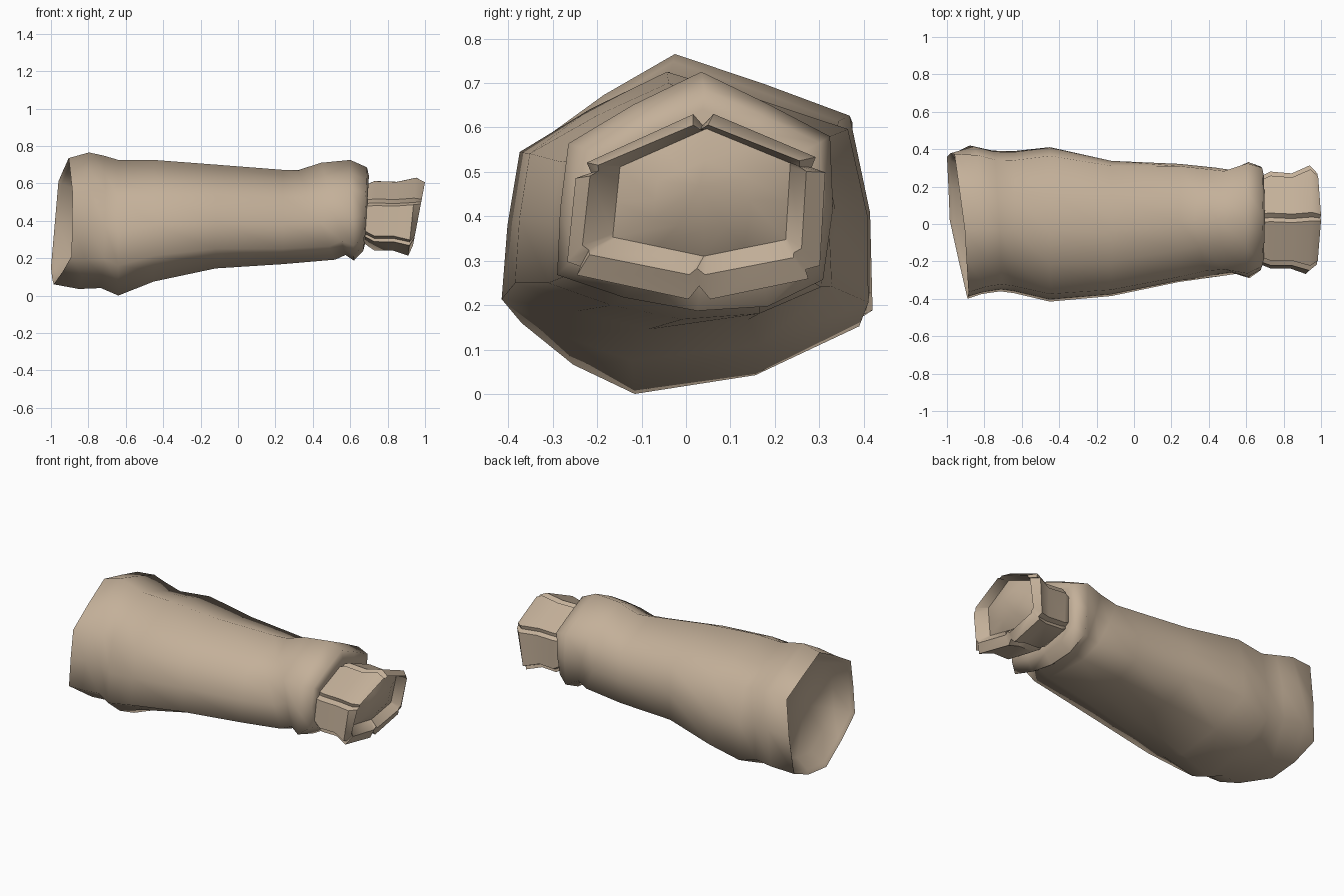
import bpy, math
from mathutils import Vector

if "Cube" in bpy.data.objects:
    bpy.data.objects.remove(bpy.data.objects["Cube"])

cloth = bpy.data.materials.new("tan cloth")
cloth.diffuse_color = (0.55, 0.435, 0.32, 1)
cloth.use_nodes = True
cloth.node_tree.nodes["Principled BSDF"].inputs["Base Color"].default_value = cloth.diffuse_color

# unit hexagons in (y, z): wide shoulder end and narrow wrist end
WIDE = [(-.12, 1), (.87, .62), (1, -.58), (-.33, -1), (-1, -.56), (-.9, .45)]
SLIM = [(.03, 1), (.95, .46), (.9, -.74), (0, -1), (-1, -.7), (-.92, .4)]
# how far the middle of each side swells outward
SWELL = [.01, .05, .12, .05, .02, .03]


def ring(x, y0, y1, z0, z1, ty=0, tz=0):
    """Six-cornered section fitted to its extents, leaning by ty and tz."""
    t = min(max((x + .55) / .95, 0), 1)
    cy, cz, hy, hz = (y0 + y1) / 2, (z0 + z1) / 2, (y1 - y0) / 2, (z1 - z0) / 2
    pts = []
    for a, b in zip(WIDE, SLIM):
        u, v = a[0] + (b[0] - a[0]) * t, a[1] + (b[1] - a[1]) * t
        pts.append(Vector((x + ty * u + tz * v, cy + hy * u, cz + hz * v)))
    return pts


def rounded(pts, amount=1):
    """Add a slightly swollen point in the middle of every side."""
    mid, out = sum(pts, Vector()) / 6, []
    for i, p in enumerate(pts):
        m = (p + pts[(i + 1) % 6]) / 2
        push = (m - mid) * SWELL[i] * amount
        push.x = 0
        out += [p, m + push]
    return out


def notched(pts, width, depth):
    """Cut a small V into every corner of a section."""
    out, n = [], len(pts)
    mid = sum(pts, Vector()) / n
    for i, p in enumerate(pts):
        out += [p + (pts[i - 1] - p).normalized() * width,
                p + (mid - p).normalized() * depth,
                p + (pts[(i + 1) % n] - p).normalized() * width]
    return out


def shrunk(pts, f, dx):
    """Copy of a section pulled toward its middle and moved along x."""
    mid = sum(pts, Vector()) / len(pts)
    return [mid + (p - mid) * f + Vector((dx, 0, 0)) for p in pts]


def loft(name, rings, start=None, end=None, angle=75):
    """Skin a list of sections; optional centre points close the ends."""
    n = len(rings[0])
    verts = [p for r in rings for p in r]
    faces = [(k * n + i, k * n + n + i, k * n + n + (i + 1) % n, k * n + (i + 1) % n)
             for k in range(len(rings) - 1) for i in range(n)]
    if start is not None:
        verts.append(Vector(start))
        faces += [(len(verts) - 1, i, (i + 1) % n) for i in range(n)]
    if end is not None:
        verts.append(Vector(end))
        b = (len(rings) - 1) * n
        faces += [(b + (i + 1) % n, b + i, len(verts) - 1) for i in range(n)]
    me = bpy.data.meshes.new(name)
    me.from_pydata(verts, [], [f[::-1] for f in faces])
    me.materials.append(cloth)
    ob = bpy.data.objects.new(name, me)
    bpy.context.collection.objects.link(ob)
    bpy.ops.object.select_all(action='DESELECT')
    ob.select_set(True)
    bpy.context.view_layer.objects.active = ob
    bpy.ops.object.mode_set(mode='EDIT')
    bpy.ops.mesh.select_all(action='SELECT')
    bpy.ops.mesh.normals_make_consistent(inside=False)
    bpy.ops.object.mode_set(mode='OBJECT')
    bpy.ops.object.shade_smooth_by_angle(angle=math.radians(angle))
    return ob


# slanted shoulder opening
opening = [Vector(p) for p in [(-.905, -.03, .735), (-.96, .375, .61), (-1, .36, .15),
                               (-.985, .02, .06), (-.89, -.4, .21), (-.885, -.365, .55)]]
mouth = rounded(opening, .6)

# sleeve: hollow opening, tapering arm, creased cuff turned in at the wrist
sleeve = [
    shrunk(mouth, .8, .10),
    shrunk(mouth, .94, .015),
    mouth,
] + [rounded(r) for r in [
    ring(-.83, -.375, .42, .035, .765, -.03, .03),
    ring(-.73, -.36, .392, .04, .748, -.02, .01),
    ring(-.64, -.37, .39, .0, .725),
    ring(-.45, -.415, .415, .075, .725),
    ring(-.12, -.385, .345, .145, .70),
    ring(.24, -.31, .33, .168, .672),
    ring(.42, -.275, .31, .192, .67, 0, -.10),
    ring(.51, -.265, .297, .217, .71, 0, -.065),
    ring(.61, -.29, .34, .187, .725, 0, -.01),
    ring(.68, -.25, .315, .24, .685, 0, .01),
    ring(.69, -.21, .27, .28, .64, 0, .01),
]]
loft("sleeve", sleeve, start=(-.82, 0, .40), end=(.69, .02, .45))

# wrist band: six panels parted by narrow grooves, chamfered leaning rim
band = [
    notched(ring(.68, -.22, .27, .27, .60), .025, .025),
    notched(ring(.73, -.24, .295, .235, .622), .025, .03),
    notched(ring(.84, -.24, .285, .235, .618, 0, .01), .025, .03),
    notched(ring(.932, -.27, .33, .208, .64, 0, .022), .025, .035),
    notched(ring(.968, -.235, .285, .265, .612, 0, .033), .018, .018),
    notched(ring(.92, -.165, .245, .31, .597, 0, .025), .008, .0),
]
loft("wrist_band", band, angle=50)

# domed plug at the bottom of the wrist mouth
rim = rounded(ring(.92, -.165, .245, .31, .597, 0, .025), 0)
loft("wrist_plug", [rim, shrunk(rim, .55, .03)], end=(.96, .03, .47))
